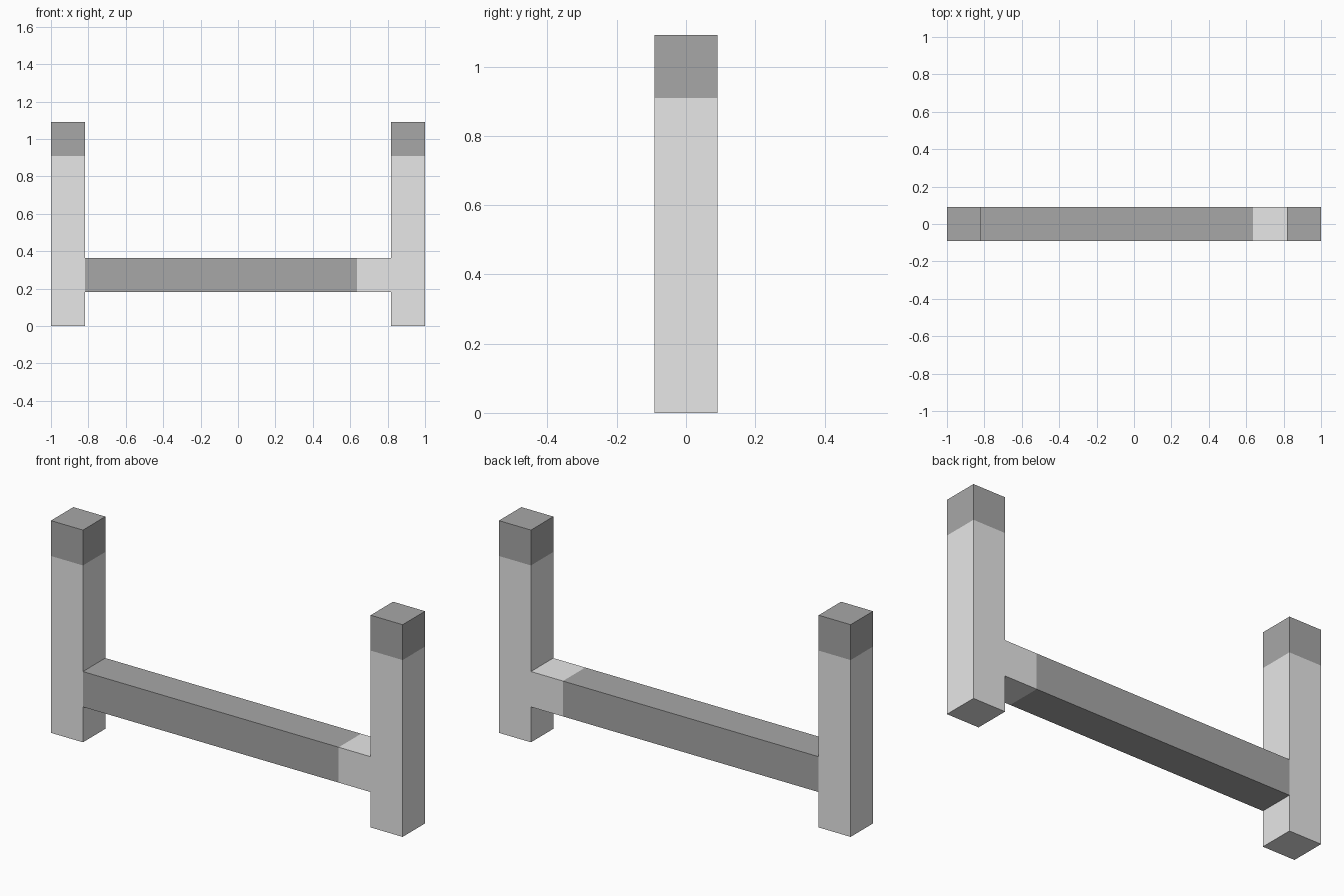
import bpy
import bmesh
from mathutils import Matrix, Vector

cube = bpy.data.objects.get("Cube")
if cube:
    bpy.data.objects.remove(cube, do_unlink=True)

U = 2 / 11  # thickness of every timber; all lengths are multiples of it


def make_material(name, value):
    mat = bpy.data.materials.new(name)
    mat.use_nodes = True
    colour = (value, value, value, 1)
    mat.diffuse_color = colour
    mat.node_tree.nodes["Principled BSDF"].inputs["Base Color"].default_value = colour
    return mat


light_grey = make_material("light grey", 0.8)
dark_grey = make_material("dark grey", 0.39)


def make_bar(name, size, centre, axis, split, materials):
    """Square bar cut across its axis; materials are (below, above) the cut."""
    bm = bmesh.new()
    matrix = Matrix.Translation(centre) @ Matrix.Diagonal((*size, 1))
    bmesh.ops.create_cube(bm, size=1, matrix=matrix)
    normal = Vector((0, 0, 0))
    normal[axis] = 1
    bmesh.ops.bisect_plane(bm, geom=bm.verts[:] + bm.edges[:] + bm.faces[:],
                           plane_co=normal * split, plane_no=normal)
    for face in bm.faces:
        face.material_index = int(face.calc_center_median()[axis] > split)
    mesh = bpy.data.meshes.new(name)
    bm.to_mesh(mesh)
    bm.free()
    for mat in materials:
        mesh.materials.append(mat)
    obj = bpy.data.objects.new(name, mesh)
    bpy.context.collection.objects.link(obj)
    return obj


# Upright posts with dark tips
for side, sign in (("left", 1), ("right", -1)):
    make_bar(side + "_post", (U, U, 6 * U), (sign * 5 * U, 0, 3 * U),
             2, 5 * U, (light_grey, dark_grey))

# Dark crossbar with a light block at its left end
make_bar("crossbar", (9 * U, U, U), (0, 0, 1.5 * U),
         0, 3.5 * U, (dark_grey, light_grey))
